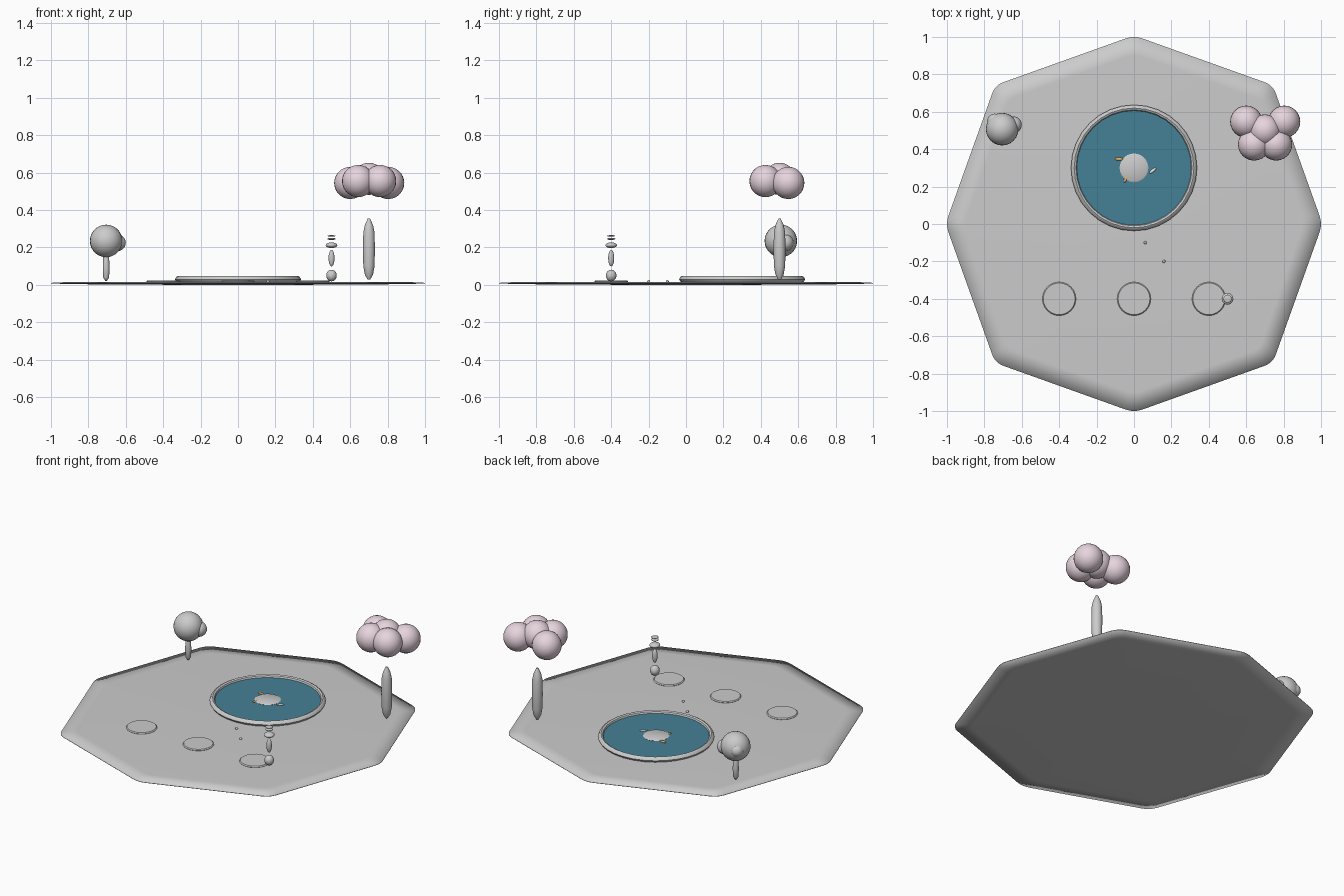
import bpy, bmesh, math
from mathutils import Vector

if "Cube" in bpy.data.objects:
    bpy.data.objects.remove(bpy.data.objects["Cube"])


def material(name, rgb):
    m = bpy.data.materials.new(name)
    m.diffuse_color = (*rgb, 1)
    m.use_nodes = True
    m.node_tree.nodes["Principled BSDF"].inputs["Base Color"].default_value = m.diffuse_color
    return m


WATER = material("water_blue", (0.06, 0.22, 0.31))
PINK = material("blossom_pink", (0.80, 0.66, 0.73))
ORANGE = material("fish_orange", (0.85, 0.45, 0.12))
PALE = material("fish_pale", (0.80, 0.80, 0.75))


def finish(name, bm, loc=(0, 0, 0), mat=None, angle=40):
    bmesh.ops.recalc_face_normals(bm, faces=bm.faces)
    me = bpy.data.meshes.new(name)
    bm.to_mesh(me)
    bm.free()
    ob = bpy.data.objects.new(name, me)
    bpy.context.collection.objects.link(ob)
    ob.location = loc
    if mat:
        me.materials.append(mat)
    bpy.ops.object.select_all(action='DESELECT')
    ob.select_set(True)
    bpy.context.view_layer.objects.active = ob
    bpy.ops.object.shade_smooth_by_angle(angle=math.radians(angle))
    return ob


def stack(name, rings, loc=(0, 0, 0), mat=None, loop=False, angle=40):
    """Bridge rings of points; cap both ends, or close the loop into a tube."""
    bm = bmesh.new()
    vs = [[bm.verts.new(p) for p in r] for r in rings]
    n = len(vs[0])
    pairs = list(zip(vs, vs[1:])) + ([(vs[-1], vs[0])] if loop else [])
    for a, b in pairs:
        for i in range(n):
            j = (i + 1) % n
            bm.faces.new((a[i], a[j], b[j], b[i]))
    if not loop:
        bm.faces.new(vs[0][::-1])
        bm.faces.new(vs[-1])
    return finish(name, bm, loc, mat, angle)


def lathe(name, profile, loc=(0, 0, 0), mat=None, sides=24, loop=False, angle=40):
    ts = [2 * math.pi * i / sides for i in range(sides)]
    rings = [[(r * math.cos(t), r * math.sin(t), z) for t in ts] for r, z in profile]
    return stack(name, rings, loc, mat, loop, angle)


def ball(name, loc, size, mat=None, turn=0):
    bm = bmesh.new()
    bmesh.ops.create_uvsphere(bm, u_segments=24, v_segments=14, radius=1)
    bmesh.ops.scale(bm, vec=size, verts=bm.verts)
    ob = finish(name, bm, loc, mat, 180)
    ob.rotation_euler.z = math.radians(turn)
    return ob


# ground: octagon with softened corners and a thin edge
corners = []
for k in range(8):
    r = 1.008 if k % 2 == 0 else 1.05
    corners.append(Vector((r * math.cos(k * math.pi / 4), r * math.sin(k * math.pi / 4))))
outline = []
for k, c in enumerate(corners):
    a = c.lerp(corners[k - 1], 0.06)
    b = c.lerp(corners[(k + 1) % 8], 0.06)
    for i in range(5):
        t = i / 4
        outline.append(a.lerp(c, t).lerp(c.lerp(b, t), t))
fit = 1 / max(p.x for p in outline)
stack("ground", [[(p.x * fit * s, p.y * fit * s, z) for p in outline]
                 for s, z in ((0.3, 0.0), (0.9, 0.004), (1, 0.008), (1, 0.011), (0.9, 0.016))],
      angle=180)

# pond: stone rim, water and central island
POND = (0, 0.3, 0)
lathe("pond_rim", [(0.305, 0.03), (0.31, 0.043), (0.32, 0.048), (0.33, 0.043),
                   (0.337, 0.03), (0.33, 0.018), (0.32, 0.012), (0.31, 0.018)],
      POND, sides=32, loop=True)
lathe("water", [(0.31, 0.017), (0.31, 0.033)], POND, WATER, sides=32)
lathe("pond_island", [(0.07, 0.03), (0.077, 0.036), (0.07, 0.040)], POND)

# fish circling the island
for i, (x, y, turn, mat) in enumerate([(-0.08, 0.347, 0, ORANGE),
                                       (-0.045, 0.243, 75, ORANGE),
                                       (0.1, 0.285, 40, PALE)]):
    ball(f"fish_{i + 1}", (x, y, 0.035), (0.022, 0.008, 0.006), mat, turn)

# stepping stones and pebbles
for i, x in enumerate((-0.4, 0, 0.4)):
    lathe(f"stepping_stone_{i + 1}", [(0.085, 0.01), (0.09, 0.018), (0.085, 0.024)], (x, -0.4, 0))
for i, (x, y) in enumerate([(0.06, -0.1), (0.16, -0.2)]):
    ball(f"pebble_{i + 1}", (x, y, 0.018), (0.008, 0.008, 0.008))

# stone lantern, stacked pieces
LANTERN = [("base", 0.05, 0.028, 0.031), ("post", 0.143, 0.016, 0.044),
           ("light_box", 0.212, 0.031, 0.015), ("roof", 0.246, 0.022, 0.006),
           ("cap", 0.262, 0.022, 0.004)]
for part, z, r, h in LANTERN:
    ball("lantern_" + part, (0.5, -0.4, z), (r, r, h))

# blossom tree: spindle trunk and pink puffs
lathe("blossom_trunk", [(0.008, 0.03), (0.022, 0.055), (0.03, 0.10), (0.032, 0.19),
                        (0.03, 0.28), (0.022, 0.32), (0.006, 0.355)], (0.7, 0.5, 0), angle=60)
PUFFS = [(0.7, 0.5, 0.567), (0.6, 0.547, 0.545), (0.803, 0.547, 0.545),
         (0.642, 0.425, 0.555), (0.76, 0.425, 0.555)]
for i, p in enumerate(PUFFS):
    ball(f"blossom_{i + 1}", p, (0.086,) * 3, PINK)

# round tree: trunk, crown and two small side tufts
lathe("round_tree_trunk", [(0.005, 0.022), (0.016, 0.04), (0.018, 0.09),
                           (0.016, 0.15), (0.005, 0.18)], (-0.705, 0.505, 0), angle=60)
ball("round_tree_crown", (-0.705, 0.507, 0.235), (0.087,) * 3)
ball("round_tree_tuft_1", (-0.645, 0.53, 0.225), (0.045,) * 3)
ball("round_tree_tuft_2", (-0.745, 0.55, 0.235), (0.04,) * 3)
